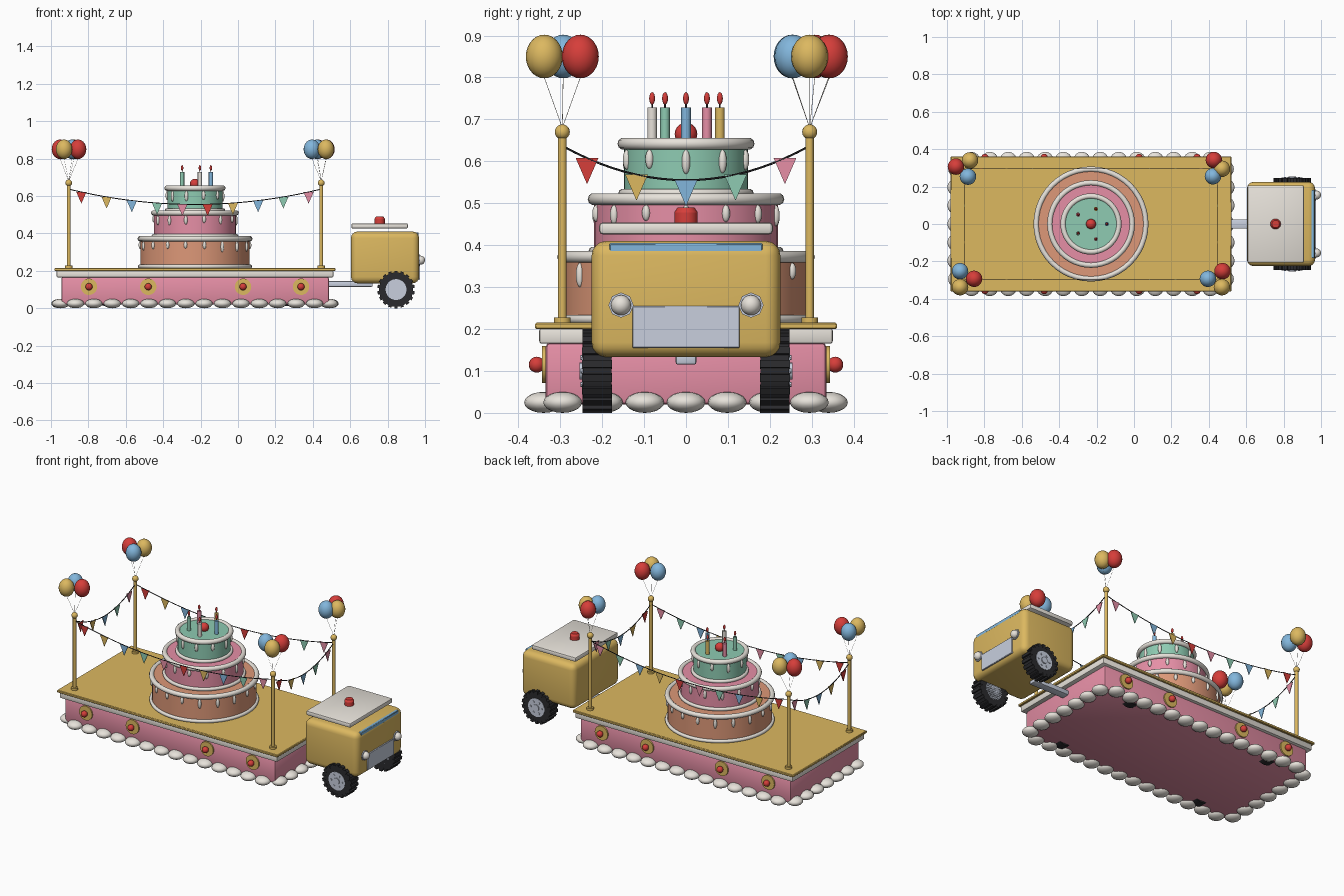
import bpy, bmesh, math, random
from mathutils import Vector, Matrix

if "Cube" in bpy.data.objects:
    bpy.data.objects.remove(bpy.data.objects["Cube"])

random.seed(4)

def mat(name, r, g, b):
    m = bpy.data.materials.new(name)
    lin = [((c / 255 + 0.055) / 1.055) ** 2.4 for c in (r, g, b)]
    m.diffuse_color = (*lin, 1)
    m.use_nodes = True
    m.node_tree.nodes["Principled BSDF"].inputs["Base Color"].default_value = m.diffuse_color
    return m

GOLD = mat("gold", 220, 184, 96)
PINK = mat("pink", 230, 143, 166)
PEACH = mat("peach", 221, 152, 120)
MINT = mat("mint", 142, 203, 178)
BLUE = mat("sky blue", 130, 182, 220)
RED = mat("red", 214, 62, 58)
CREAM = mat("cream", 234, 229, 221)
BLACK = mat("black", 42, 42, 45)
SILVER = mat("silver", 200, 207, 222)

def finish(bm, name, m, smooth=True):
    bmesh.ops.recalc_face_normals(bm, faces=bm.faces)
    me = bpy.data.meshes.new(name)
    bm.to_mesh(me)
    bm.free()
    ob = bpy.data.objects.new(name, me)
    bpy.context.collection.objects.link(ob)
    me.materials.append(m)
    if smooth:
        bpy.context.view_layer.objects.active = ob
        ob.select_set(True)
        bpy.ops.object.shade_smooth_by_angle(angle=math.radians(40))
        ob.select_set(False)
    return ob

def box(name, m, lo, hi, bevel=0, seg=2):
    lo, hi = Vector(lo), Vector(hi)
    bm = bmesh.new()
    bmesh.ops.create_cube(bm, size=1, matrix=Matrix.Translation((lo + hi) / 2) @ Matrix.Diagonal((*(hi - lo), 1)))
    if bevel:
        bmesh.ops.bevel(bm, geom=bm.edges[:], offset=bevel, segments=seg, profile=0.5, affect='EDGES')
    return finish(bm, name, m)

def add_ball(bm, c, r, u=16, v=10):
    s = r if isinstance(r, tuple) else (r, r, r)
    bmesh.ops.create_uvsphere(bm, u_segments=u, v_segments=v, radius=1,
                              matrix=Matrix.Translation(c) @ Matrix.Diagonal((*s, 1)))

def add_rod(bm, a, b, r, n=16, r2=None):
    a, b = Vector(a), Vector(b)
    q = (b - a).to_track_quat('Z', 'Y').to_matrix().to_4x4()
    bmesh.ops.create_cone(bm, cap_ends=True, segments=n, radius1=r, radius2=r if r2 is None else r2,
                          depth=(b - a).length, matrix=Matrix.Translation((a + b) / 2) @ q)

def ball(name, m, c, r, u=16, v=10):
    bm = bmesh.new()
    add_ball(bm, c, r, u, v)
    return finish(bm, name, m)

def rod(name, m, a, b, r, n=16, r2=None):
    bm = bmesh.new()
    add_rod(bm, a, b, r, n, r2)
    return finish(bm, name, m)

def torus(name, m, c, R, r):
    bpy.ops.mesh.primitive_torus_add(location=c, major_radius=R, minor_radius=r, major_segments=48, minor_segments=10)
    ob = bpy.context.object
    ob.name = name
    ob.data.materials.append(m)
    bpy.ops.object.shade_smooth()
    ob.select_set(False)

CX = -0.23  # trailer and cake centre

# trailer body, trim and deck
box("trailer_body", PINK, (-0.945, -0.335, 0.02), (0.487, 0.335, 0.168), 0.012)
box("trailer_trim", CREAM, (-0.97, -0.35, 0.165), (0.51, 0.35, 0.202), 0.006)
box("trailer_deck", GOLD, (-0.98, -0.36, 0.2), (0.52, 0.36, 0.215), 0.003, 1)

# scalloped border: balls evenly spaced on a rounded rectangle
hx, hy, cr = 0.722, 0.34, 0.07
sx, sy, arc = 2 * (hx - cr), 2 * (hy - cr), cr * math.pi / 2
total = 2 * (sx + sy) + 4 * arc
bm = bmesh.new()
N = 42
for i in range(N):
    d = (i * total / N + sy / 2) % total
    for k, side in enumerate((sy, sx, sy, sx)):  # start on +x side, walk anticlockwise
        ang = k * math.pi / 2
        nrm, tan = Vector((math.cos(ang), math.sin(ang), 0)), Vector((-math.sin(ang), math.cos(ang), 0))
        core = Vector((nrm.x * (hx - cr) , nrm.y * (hy - cr), 0))
        if d <= side:
            p = core + nrm * cr + tan * (d - side / 2)
            break
        d -= side
        if d <= arc:
            p = core + tan * side / 2 + nrm * cr * math.cos(d / cr) + tan * cr * math.sin(d / cr)
            break
        d -= arc
    add_ball(bm, (p.x + CX, p.y, 0.025), (0.046, 0.046, 0.025))
finish(bm, "scallop_border", CREAM)

# side rosettes and hidden trailer wheels
for s in (-1, 1):
    for x in (-0.797, -0.48, 0.027, 0.337):
        rod("rosette_disc", GOLD, (x, s * 0.33, 0.115), (x, s * 0.343, 0.115), 0.044, 24)
        ball("rosette_button", RED, (x, s * 0.356, 0.115), 0.019)
    for x in (-0.7, 0.27):
        rod("trailer_wheel", BLACK, (x, s * 0.265, 0.088), (x, s * 0.315, 0.088), 0.077, 24)

# cake tiers with icing rims and drips
for name, m, r, z0, z1, n in (("bottom", PEACH, 0.292, 0.215, 0.378, 18),
                              ("middle", PINK, 0.219, 0.378, 0.516, 14), ("top", MINT, 0.148, 0.516, 0.648, 10)):
    rod(name + "_cake_tier", m, (CX, 0, z0), (CX, 0, z1), r, 48)
    torus(name + "_icing_rim", CREAM, (CX, 0, z1 - 0.006), r + 0.001, 0.0145)
    torus(name + "_icing_base", CREAM, (CX, 0, z0 + 0.008), r + 0.003, 0.0105)
    bm = bmesh.new()
    for i in range(n):
        a = 2 * math.pi * i / n
        h = random.uniform(0.018, 0.03)
        add_ball(bm, (CX + r * math.cos(a), r * math.sin(a), z1 - 0.02 - h), (0.01, 0.01, h), 10, 8)
    finish(bm, name + "_icing_drips", CREAM)

# cherry and candles
ball("cherry", RED, (CX, 0, 0.665), 0.027)
for i, m in enumerate((BLUE, GOLD, PINK, MINT, CREAM)):
    a = 2 * math.pi * i / 5
    x, y = CX + 0.085 * math.cos(a), 0.085 * math.sin(a)
    rod("candle", m, (x, y, 0.645), (x, y, 0.728), 0.0115, 12)
    rod("candle_wick", BLACK, (x, y, 0.728), (x, y, 0.74), 0.002, 6)
    ball("candle_flame", RED, (x, y, 0.75), (0.007, 0.007, 0.015), 10, 8)

# corner poles
PX, PY = (-0.905, 0.445), 0.295
for x in PX:
    for y in (-PY, PY):
        rod("pole", GOLD, (x, y, 0.21), (x, y, 0.665), 0.0105, 12)
        rod("pole_base", GOLD, (x, y, 0.214), (x, y, 0.228), 0.02, 16)
        ball("pole_finial", GOLD, (x, y, 0.67), 0.018)

# bunting: sagging cord with triangular flags
def bunting(a, b, n):
    a, b = Vector(a), Vector(b)
    def at(t):
        return a.lerp(b, t) - Vector((0, 0, 0.082 * 4 * t * (1 - t)))
    bm = bmesh.new()
    for i in range(20):
        add_rod(bm, at(i / 20), at((i + 1) / 20), 0.0025, 6)
    finish(bm, "bunting_cord", BLACK)
    d = (b - a).normalized()
    nrm = d.cross(Vector((0, 0, 1))) * 0.002
    for i in range(n):
        p = at((i + 0.5) / n)
        tri = (p - d * 0.027, p + d * 0.027, p - Vector((0, 0, 0.062)))
        bm = bmesh.new()
        f = [bm.verts.new(v + nrm) for v in tri]
        g = [bm.verts.new(v - nrm) for v in tri]
        bm.faces.new(f)
        bm.faces.new(g[::-1])
        for k in range(3):
            bm.faces.new((f[k], g[k], g[(k + 1) % 3], f[(k + 1) % 3]))
        finish(bm, "bunting_flag", (RED, GOLD, BLUE, MINT, PINK)[i % 5], False)

for s in (-1, 1):
    bunting((PX[0], s * PY, 0.637), (PX[1], s * PY, 0.637), 10)
for x in PX:
    bunting((x, -PY, 0.637), (x, PY, 0.637), 5)

# balloon clusters: offsets of red, gold, blue from each pole top
for px, py, offs in (
        (PX[1], PY, ((-0.018, 0.047), (0.025, 0.0), (-0.023, -0.04))),
        (PX[0], PY, ((-0.047, 0.012), (0.028, 0.045), (0.017, -0.042))),
        (PX[0], -PY, ((0.05, 0.002), (-0.025, -0.043), (-0.025, 0.043))),
        (PX[1], -PY, ((0.028, 0.043), (0.025, -0.043), (-0.05, 0.002)))):
    for m, (dx, dy) in zip((RED, GOLD, BLUE), offs):
        ball("balloon", m, (px + dx, py + dy, 0.85), (0.044, 0.044, 0.052), 20, 14)
        rod("balloon_string", CREAM, (px, py, 0.68), (px + dx, py + dy, 0.8), 0.0007, 4)

# hitch bar and cab
box("hitch_bar", SILVER, (0.47, -0.025, 0.115), (0.72, 0.025, 0.145), 0.006)
box("cab_body", GOLD, (0.604, -0.225, 0.133), (0.968, 0.225, 0.41), 0.035, 4)
box("cab_windshield", BLUE, (0.92, -0.183, 0.383), (0.966, 0.183, 0.405), 0.003, 1)
box("cab_roof", CREAM, (0.606, -0.207, 0.426), (0.908, 0.207, 0.454), 0.008)
box("cab_grille", SILVER, (0.95, -0.128, 0.155), (0.974, 0.128, 0.255), 0.002, 1)
rod("roof_beacon", RED, (0.757, 0, 0.452), (0.757, 0, 0.478), 0.028, 16)
rod("roof_beacon_cap", RED, (0.757, 0, 0.478), (0.757, 0, 0.49), 0.028, 16, 0.02)

for s in (-1, 1):
    # headlights
    rod("headlight_ring", SILVER, (0.955, s * 0.155, 0.257), (0.974, s * 0.155, 0.257), 0.03, 8)
    ball("headlight", CREAM, (0.976, s * 0.155, 0.257), 0.024)
    # treaded wheels
    wx, wz, y0, y1 = 0.845, 0.1, s * 0.178, s * 0.246
    bm = bmesh.new()
    add_rod(bm, (wx, y0, wz), (wx, y1, wz), 0.092, 32)
    for i in range(18):
        a = 2 * math.pi * i / 18
        M = (Matrix.Translation((wx, (y0 + y1) / 2, wz)) @ Matrix.Rotation(a, 4, 'Y')
             @ Matrix.Translation((0, 0, 0.09)) @ Matrix.Diagonal((0.018, 0.07, 0.02, 1)))
        bmesh.ops.create_cube(bm, size=1, matrix=M)
    finish(bm, "tire", BLACK)
    rod("wheel_rim", SILVER, (wx, y0, wz), (wx, s * 0.248, wz), 0.056, 24)
    rod("wheel_hub", SILVER, (wx, y0, wz), (wx, s * 0.254, wz), 0.02, 16)
    for i in range(6):
        a = math.pi * i / 3
        x, z = wx + 0.037 * math.cos(a), wz + 0.037 * math.sin(a)
        rod("wheel_bolt", SILVER, (x, s * 0.24, z), (x, s * 0.252, z), 0.006, 8)
